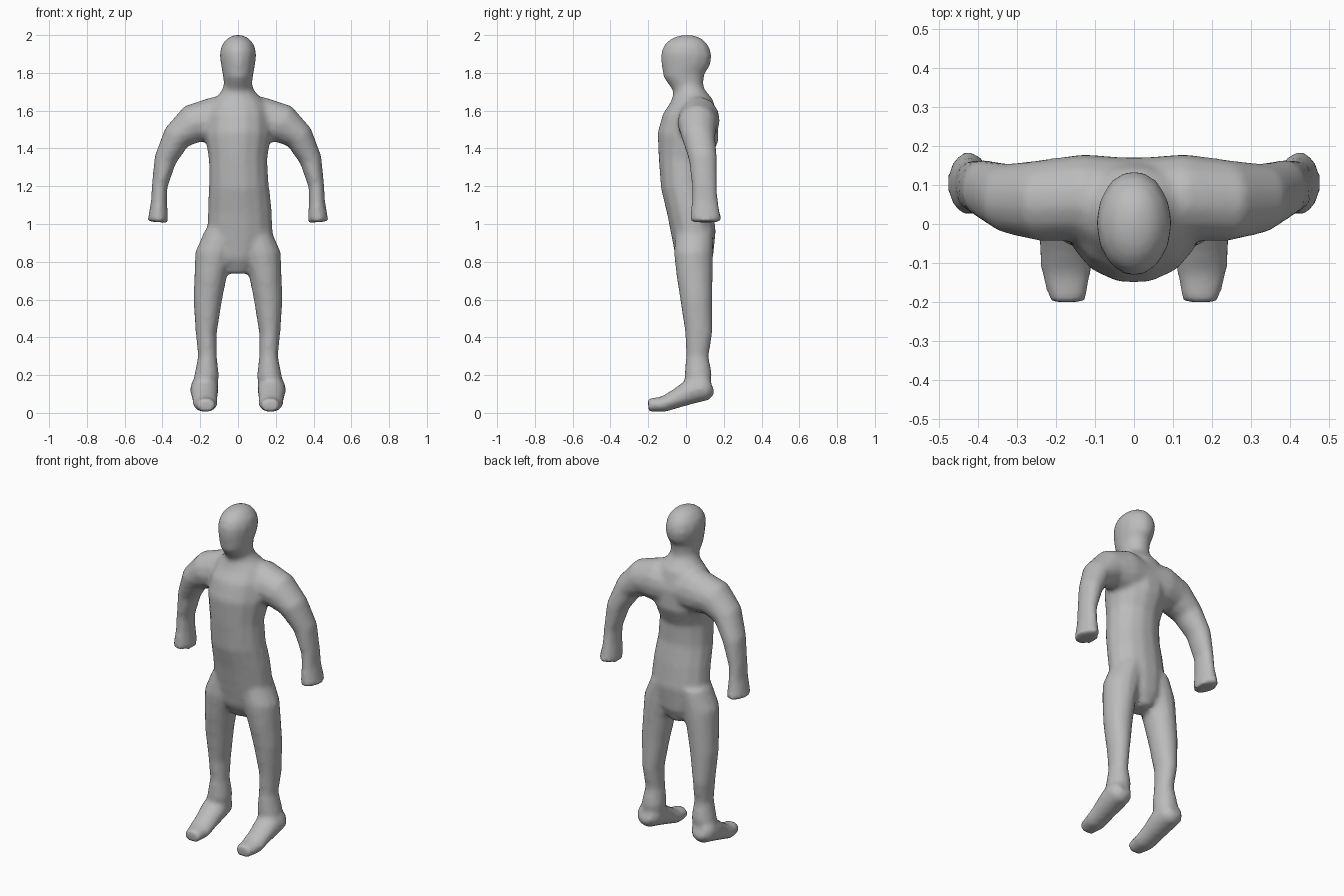
import bpy, bmesh, math
from mathutils import Vector

cube = bpy.data.objects.get("Cube")
if cube:
    bpy.data.objects.remove(cube, do_unlink=True)

SIDES = 14
X, Y = Vector((1, 0, 0)), Vector((0, 1, 0))


def loft(bm, rings, side):
    """Skin ellipses (x, y, z, half width along side, other half width)."""
    centres = [Vector(r[:3]) for r in rings]
    loops = []
    for i, r in enumerate(rings):
        tangent = centres[min(i + 1, len(rings) - 1)] - centres[max(i - 1, 0)]
        other = tangent.cross(side).normalized()
        loop = []
        for k in range(SIDES):
            a = math.tau * k / SIDES
            loop.append(bm.verts.new(centres[i] + side * r[3] * math.cos(a) + other * r[4] * math.sin(a)))
        loops.append(loop)
    faces = [bm.faces.new(loops[0]), bm.faces.new(loops[-1])]
    for lo, hi in zip(loops, loops[1:]):
        for k in range(SIDES):
            n = (k + 1) % SIDES
            faces.append(bm.faces.new((lo[k], lo[n], hi[n], hi[k])))
    bmesh.ops.recalc_face_normals(bm, faces=faces)


def mirrored(rings, s):
    return [(s * r[0],) + tuple(r[1:]) for r in rings]


# Trunk from crotch to neck base
TRUNK = [(0, .05, .74, .06, .06), (0, .045, .82, .14, .10), (.01, .04, .95, .175, .12),
         (.01, .02, 1.08, .17, .125), (.005, -.005, 1.2, .16, .13), (0, -.01, 1.34, .155, .137),
         (0, .01, 1.46, .175, .165), (0, .025, 1.57, .17, .15), (0, .03, 1.65, .14, .115),
         (0, .015, 1.7, .09, .085), (0, .01, 1.76, .065, .07)]
# Neck and egg-shaped head
HEAD = [(0, .02, 1.66, .08, .08), (0, .01, 1.73, .074, .085), (0, -.01, 1.79, .081, .112),
        (0, -.003, 1.85, .092, .132), (0, .003, 1.9, .098, .136), (0, .006, 1.945, .088, .12),
        (0, .008, 1.98, .062, .085), (0, .008, 2.0, .025, .035)]
# Arm from chest to flat cuff-like hand
ARM = [(0, .07, 1.54, .10, .11), (.13, .068, 1.55, .112, .125), (.24, .06, 1.53, .105, .105),
       (.325, .065, 1.46, .09, .078), (.385, .09, 1.34, .076, .06), (.415, .098, 1.2, .067, .042),
       (.418, .1, 1.12, .07, .043), (.424, .105, 1.01, .085, .056)]
# Leg from hip to ankle
LEG = [(.09, .045, .97, .085, .10), (.122, .04, .85, .105, .105), (.143, .045, .74, .088, .098),
       (.16, .055, .6, .077, .086), (.168, .068, .42, .056, .073), (.162, .06, .3, .05, .06),
       (.166, .065, .2, .066, .074), (.177, .065, .12, .07, .06)]
# Foot from raised heel to toes
FOOT = [(.18, .135, .15, .045, .05), (.18, .1, .135, .073, .072), (.178, .03, .115, .075, .068),
        (.176, -.05, .076, .067, .052), (.174, -.12, .046, .066, .042), (.17, -.2, .04, .046, .036)]

bm = bmesh.new()
loft(bm, TRUNK, X)
loft(bm, HEAD, X)
for s in (1, -1):
    loft(bm, mirrored(ARM, s), Y)
    loft(bm, mirrored(LEG, s), X)
    loft(bm, mirrored(FOOT, s), X)

mesh = bpy.data.meshes.new("body")
bm.to_mesh(mesh)
bm.free()
body = bpy.data.objects.new("body", mesh)
bpy.context.collection.objects.link(body)

# Plain grey skin
grey = bpy.data.materials.new("plain grey")
grey.use_nodes = True
colour = (.5, .5, .5, 1)
grey.diffuse_color = colour
grey.node_tree.nodes["Principled BSDF"].inputs["Base Color"].default_value = colour
mesh.materials.append(grey)

# Blend the limbs into one continuous smooth skin
remesh = body.modifiers.new("blend", "REMESH")
remesh.mode = "VOXEL"
remesh.voxel_size = .014
remesh.use_smooth_shade = True
soften = body.modifiers.new("soften", "SMOOTH")
soften.factor = .5
soften.iterations = 6
for p in mesh.polygons:
    p.use_smooth = True
